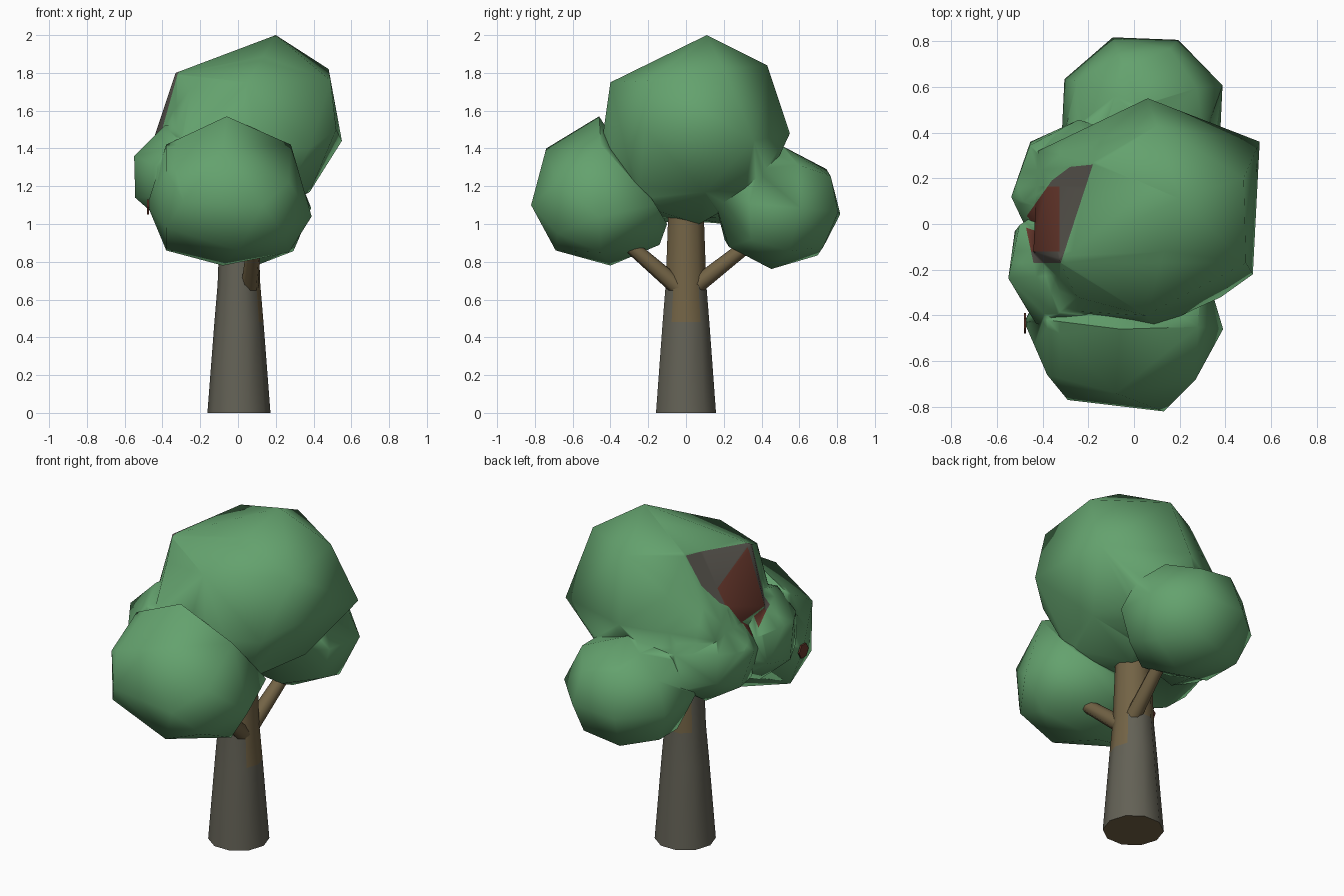
import bpy, bmesh, math
from mathutils import Vector, Euler, Matrix

if "Cube" in bpy.data.objects:
    bpy.data.objects.remove(bpy.data.objects["Cube"])


def mat(name, rgb):
    m = bpy.data.materials.new(name)
    m.diffuse_color = (*rgb, 1)
    m.use_nodes = True
    m.node_tree.nodes["Principled BSDF"].inputs["Base Color"].default_value = m.diffuse_color
    return m


GREEN = mat("leaf green", (0.127, 0.36, 0.155))
RED = mat("rust red", (0.14, 0.04, 0.026))
GREY = mat("bark grey", (0.125, 0.12, 0.092))
TAN = mat("bark tan", (0.17, 0.125, 0.06))
DULL = mat("dull brown patch", (0.09, 0.083, 0.07))


def make(name, bm, mats):
    bmesh.ops.recalc_face_normals(bm, faces=bm.faces)
    me = bpy.data.meshes.new(name)
    bm.to_mesh(me)
    bm.free()
    ob = bpy.data.objects.new(name, me)
    bpy.context.collection.objects.link(ob)
    for m in mats:
        me.materials.append(m)
    return ob


def smooth(ob, angle):
    bpy.ops.object.select_all(action='DESELECT')
    ob.select_set(True)
    bpy.context.view_layer.objects.active = ob
    bpy.ops.object.shade_smooth_by_angle(angle=math.radians(angle))


# Convex leaf mass around a few corner points
def hull(name, points):
    bm = bmesh.new()
    for p in points:
        bm.verts.new(p)
    bmesh.ops.convex_hull(bm, input=bm.verts)
    loose = [v for v in bm.verts if not v.link_faces]
    bmesh.ops.delete(bm, geom=loose, context='VERTS')
    return make(name, bm, [GREEN])


# Rounded cube lump with octagonal outlines
def lump(name, centre, radii, turn):
    b = bmesh.new()
    bmesh.ops.create_cube(b, size=2)
    bmesh.ops.subdivide_edges(b, edges=b.edges, cuts=1, use_grid_fill=True)
    r = Euler(turn).to_matrix()
    for v in b.verts:
        q = r @ v.co.normalized()
        v.co = Vector(centre) + Vector([q[i] * radii[i] for i in range(3)])
    bmesh.ops.triangulate(b, faces=b.faces)
    return make(name, b, [GREEN])


crown = hull("crown", [
    (.2, .11, 2.0), (.48, .2, 1.82), (.49, -.17, 1.76), (.1, .43, 1.84),
    (-.17, .27, 1.86), (-.33, -.15, 1.8), (.05, -.4, 1.75), (-.25, -.32, 1.72),
    (.06, .55, 1.48), (.55, .36, 1.44), (.52, -.22, 1.5), (-.44, -.12, 1.47),
    (-.42, .32, 1.42), (.1, -.45, 1.4), (-.3, -.38, 1.4), (.38, -.32, 1.4),
    (.38, .1, 1.17), (.25, .42, 1.2), (-.2, .42, 1.2), (-.34, .05, 1.1),
    (.22, -.25, 1.1), (-.1, -.25, 1.05), (.08, .07, 1.0)])

front = hull("front_lump", [
    (-.06, -.46, 1.57), (.28, -.45, 1.42), (-.38, -.42, 1.42), (-.08, -.74, 1.40),
    (.13, -.82, 1.1), (-.29, -.77, 1.12), (.39, -.46, 1.04), (-.48, -.43, 1.1),
    (.27, -.68, 1.22), (.24, -.68, .95), (-.38, -.65, .98), (.27, -.45, .85),
    (-.38, -.45, .86), (0, -.69, .86), (-.08, -.4, .78), (-.38, -.66, 1.28),
    (.3, -.16, 1.1), (0, -.1, 1.0), (-.35, -.16, 1.1), (.05, -.14, .89)])

# Fuse all leaf masses into one crown
PARTS = [front,
         lump("back_lump", (.035, .485, 1.085), (.375, .355, .325), (-.1, 0, .35)),
         lump("left_back_lump", (-.23, .15, 1.26), (.315, .32, .28), (.3, .2, .1)),
         lump("left_front_lump", (-.26, -.18, 1.26), (.315, .31, .29), (.1, .35, .2))]
for part in PARTS:
    mod = crown.modifiers.new("fuse", 'BOOLEAN')
    mod.operation = 'UNION'
    mod.solver = 'EXACT'
    mod.object = part
    bpy.context.view_layer.objects.active = crown
    bpy.ops.object.modifier_apply(modifier=mod.name)
    bpy.data.objects.remove(part)

# Discoloured patch cut into the upper left of the crown
crown.data.materials.clear()
for m in (GREEN, RED, DULL):
    crown.data.materials.append(m)
PATCH = [(-.44, -.17), (-.32, -.17), (-.18, .26), (-.28, .25), (-.36, .19), (-.48, .02)]
bm = bmesh.new()
bm.from_mesh(crown.data)
corners = [Vector((*p, 0)) for p in PATCH]
lines = list(zip(corners, corners[1:] + corners[:1]))
inner = [(Vector((-.325, 0, 0)), Vector((-.325, 1, 0))),
         (Vector((0, -.12, 0)), Vector((1, -.12, 0))),
         (Vector((0, .165, 0)), Vector((1, .165, 0)))]


def side(p, a, b):
    return (b.x - a.x) * (p.y - a.y) - (b.y - a.y) * (p.x - a.x)


for a, b in lines + inner:
    faces = [f for f in bm.faces if f.normal.z > .05
             and max(v.co.z for v in f.verts) > 1.4
             and min(v.co.x for v in f.verts) < -.2]
    geom = list({g for f in faces for g in [f, *f.edges, *f.verts]})
    d = b - a
    bmesh.ops.bisect_plane(bm, geom=geom, plane_co=a, plane_no=(-d.y, d.x, 0))
bm.normal_update()
for f in bm.faces:
    f.material_index = 0
    c = f.calc_center_median()
    if c.z > 1.38 and f.normal.z > .05 and all(side(c, a, b) > 0 for a, b in lines):
        f.material_index = 1 if c.x < -.325 and -.12 < c.y < .165 else 2
bm.to_mesh(crown.data)
bm.free()
smooth(crown, 75)

# Small red spot on the left of the front lump
bm = bmesh.new()
bmesh.ops.create_cone(bm, cap_ends=True, segments=6, radius1=.045, radius2=.045, depth=.009,
                      matrix=Matrix.Translation((-.477, -.435, 1.09)) @ Matrix.Rotation(math.pi / 2, 4, 'Y'))
make("red_spot", bm, [RED])

# Trunk: tapered rings, tan on the upper right and back
N = 10
bm = bmesh.new()
rings = []
for z, r in [(0, .167), (.48, .13), (.68, .113), (1.08, .098)]:
    rings.append([bm.verts.new((.005 + r * math.cos(2 * math.pi * i / N),
                                r * math.sin(2 * math.pi * i / N), z)) for i in range(N)])
for lo, hi in zip(rings, rings[1:]):
    for i in range(N):
        j = (i + 1) % N
        bm.faces.new((lo[i], lo[j], hi[j], hi[i]))
base = bm.faces.new(rings[0][::-1])
bm.faces.new(rings[-1])
for f in bm.faces:
    c = f.calc_center_median()
    if f is base or (c.z > .5 and c.x > .09) or (c.z > .7 and (c.y > .05 or c.x > .05)):
        f.material_index = 1
smooth(make("trunk", bm, [GREY, TAN]), 50)


# Branches reaching into the front and back lumps
def branch(name, a, b, r0, r1):
    a, b = Vector(a), Vector(b)
    bm = bmesh.new()
    bmesh.ops.create_cone(bm, cap_ends=True, segments=8, radius1=r0, radius2=r1,
                          depth=(b - a).length)
    rot = (b - a).to_track_quat('Z', 'Y')
    for v in bm.verts:
        v.co = rot @ v.co + (a + b) / 2
    smooth(make(name, bm, [TAN]), 50)


branch("back_branch", (.05, .03, .655), (.09, .38, .93), .047, .035)
branch("front_branch", (.06, -.03, .655), (.09, -.36, .94), .047, .035)
